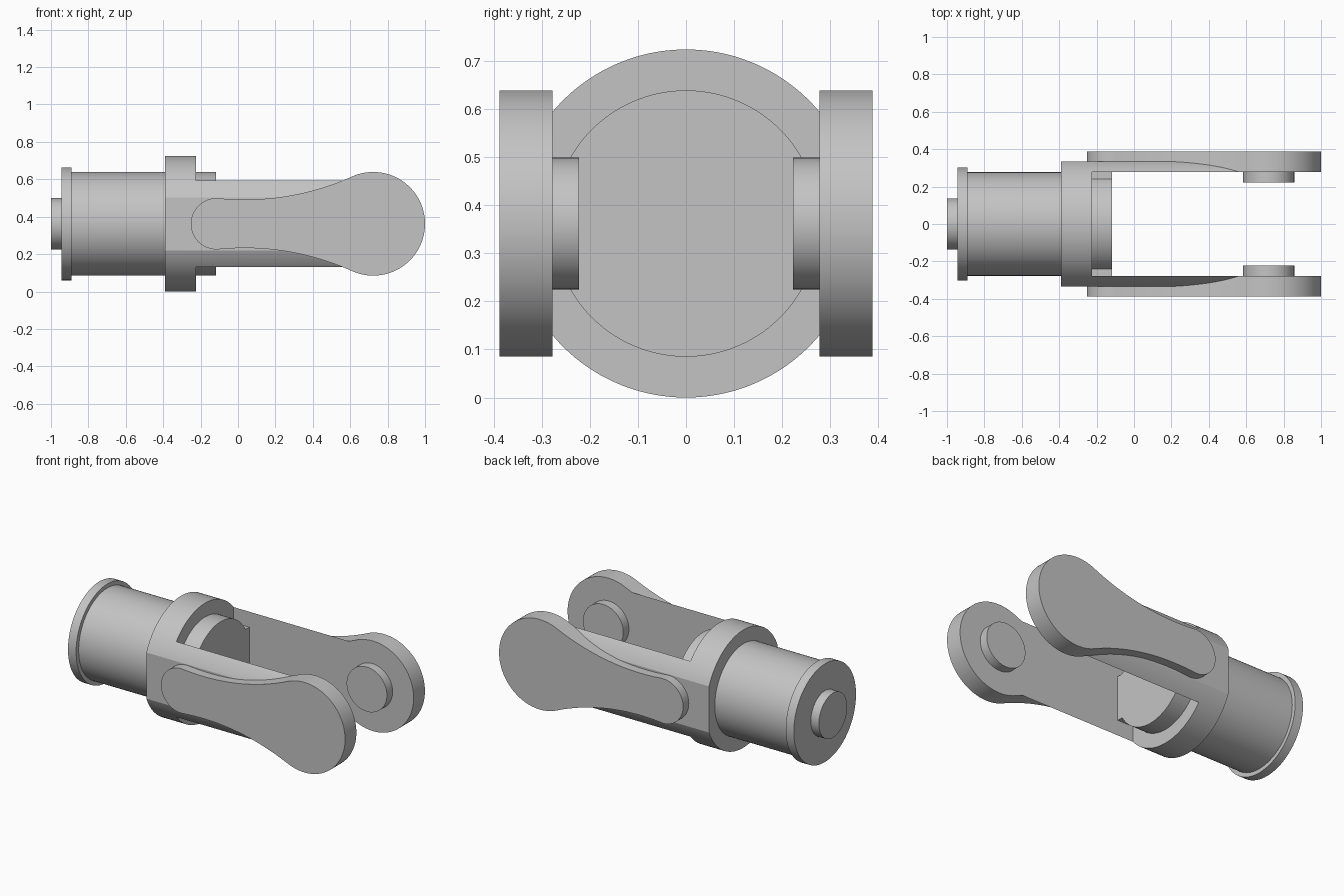
import bpy, bmesh, math

if "Cube" in bpy.data.objects:
    bpy.data.objects.remove(bpy.data.objects["Cube"])

ZC = 0.362          # height of the main axis
metal = bpy.data.materials.new("grey_metal")
metal.diffuse_color = (0.55, 0.55, 0.55, 1)
metal.use_nodes = True
metal.node_tree.nodes["Principled BSDF"].inputs["Base Color"].default_value = metal.diffuse_color


def arc(cx, cz, r, a0, a1, n):
    return [(cx + r * math.cos(a0 + (a1 - a0) * i / n),
             cz + r * math.sin(a0 + (a1 - a0) * i / n)) for i in range(n + 1)]


def circle(r, cx=0, n=96):
    return arc(cx, 0, r, 0, 2 * math.pi, n)[:-1]


def prism(name, pts, axis, a, b):
    """Extrude a closed outline along x (outline is y,z) or y (outline is x,z)."""
    def place(p, t):
        return (t, p[0], p[1] + ZC) if axis == 'x' else (p[0], t, p[1] + ZC)
    bm = bmesh.new()
    lo = [bm.verts.new(place(p, a)) for p in pts]
    hi = [bm.verts.new(place(p, b)) for p in pts]
    bm.faces.new(lo)
    bm.faces.new(hi)
    n = len(pts)
    for i in range(n):
        j = (i + 1) % n
        bm.faces.new((lo[i], lo[j], hi[j], hi[i]))
    bmesh.ops.recalc_face_normals(bm, faces=bm.faces)
    me = bpy.data.meshes.new(name)
    bm.to_mesh(me)
    bm.free()
    me.materials.append(metal)
    ob = bpy.data.objects.new(name, me)
    bpy.context.collection.objects.link(ob)
    return ob


def boolean(ob, other, op):
    m = ob.modifiers.new("join", 'BOOLEAN')
    m.operation, m.solver, m.object = op, 'EXACT', other
    bpy.context.view_layer.objects.active = ob
    bpy.ops.object.modifier_apply(modifier=m.name)
    bpy.data.objects.remove(other)


# Barrel, end flange and stub along the axis
prism("rear_stub", circle(0.137), 'x', -1.0, -0.94)
prism("end_flange", circle(0.302), 'x', -0.945, -0.89)
prism("barrel", circle(0.277), 'x', -0.892, -0.30)

# Barrel nose with square ears reaching the fork arms
a = math.asin(0.137 / 0.277)
top = [(0.279, 0.137)] + arc(0, 0, 0.277, a, math.pi - a, 48) + [(-0.279, 0.137)]
prism("barrel_nose", top + [(-y, -z) for y, z in top], 'x', -0.30, -0.118)

# Yoke: round collar with side flats, slotted to leave two arms
a = math.acos(0.333 / 0.362)
top = arc(0, 0, 0.362, a, math.pi - a, 64)
yoke = prism("yoke", top + [(-y, -z) for y, z in top], 'x', -0.39, 0.60)
slot = prism("slot_cutter", [(-0.278, -0.6), (0.278, -0.6), (0.278, 0.6), (-0.278, 0.6)],
             'x', -0.225, 1.2)
boolean(yoke, slot, 'DIFFERENCE')

# Lever outline: small and large round ends joined by concave tangent arcs
x1, r1, x2, r2, R = -0.115, 0.137, 0.723, 0.277, 1.4
d = x2 - x1
off = (d * d + (R + r1) ** 2 - (R + r2) ** 2) / (2 * d)
cx, cz = x1 + off, math.sqrt((R + r1) ** 2 - off * off)
t1 = math.atan2(cz, cx - x1)        # tangent direction on the small end
t2 = math.atan2(cz, cx - x2)        # tangent direction on the large end
upper = (arc(x2, 0, r2, 0, t2, 32)
         + arc(cx, cz, R, t2 - math.pi, t1 - math.pi, 28)[1:-1]
         + arc(x1, 0, r1, t1, math.pi, 24))
lever = upper + [(x, -z) for x, z in reversed(upper[1:-1])]

for side, s in (("front", -1), ("back", 1)):
    boolean(yoke, prism("lever_" + side, lever, 'y', s * 0.278, s * 0.388), 'UNION')
    # Pivot pins facing inwards
    prism("pin_" + side, circle(0.137, x2 - 0.003, 64), 'y', s * 0.223, s * 0.285)

# Smooth the round walls, keep the edges crisp
bpy.ops.object.select_all(action='DESELECT')
for ob in bpy.context.collection.objects:
    ob.select_set(True)
    bpy.context.view_layer.objects.active = ob
bpy.ops.object.shade_smooth_by_angle(angle=math.radians(20))
